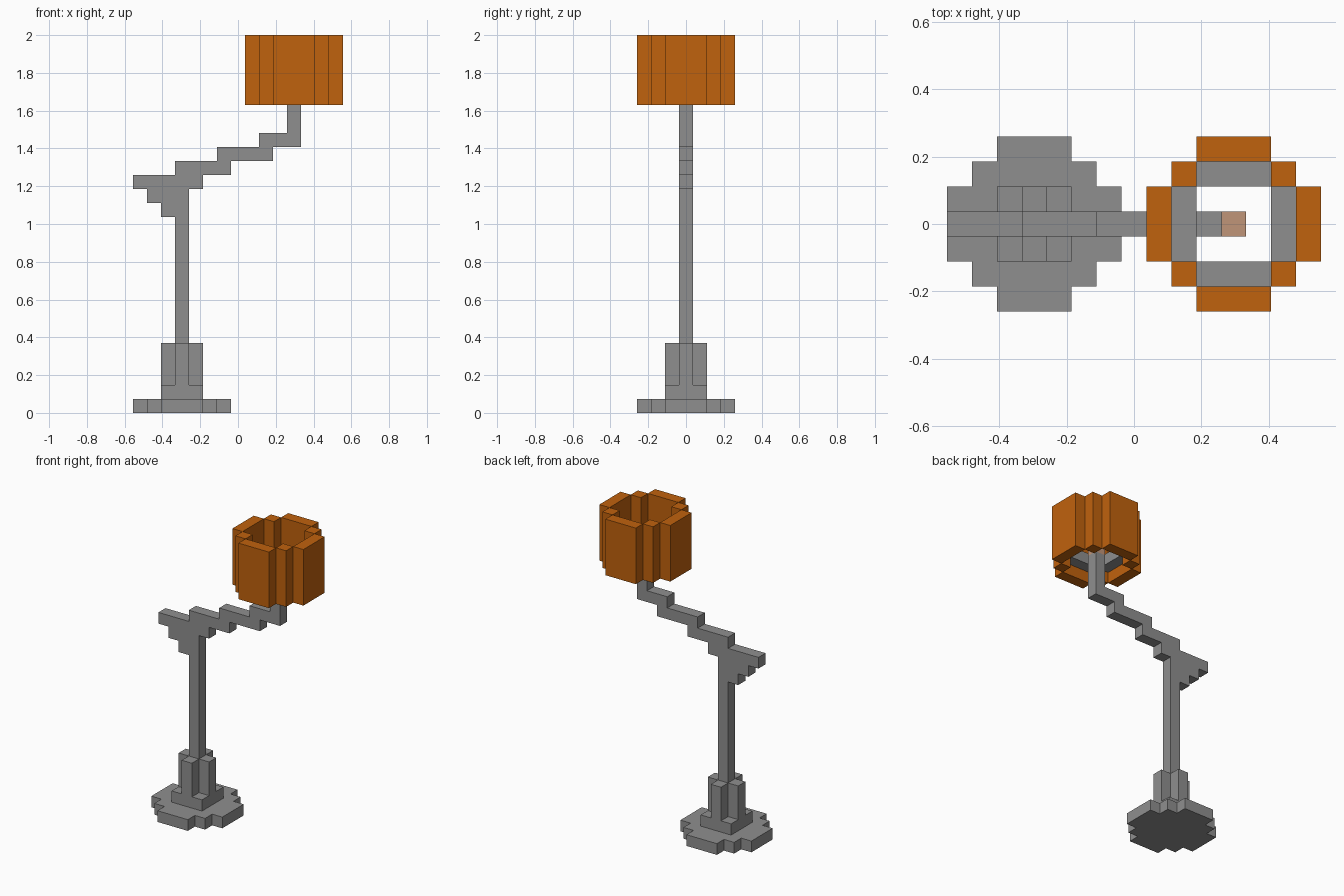
import bpy
import bmesh
from mathutils import Vector

cube = bpy.data.objects.get("Cube")
if cube:
    bpy.data.objects.remove(cube, do_unlink=True)

UNIT = 2 / 27                        # edge of one block
ORIGIN = Vector((-7.5, -3.5, 0))     # corner of the block grid
POLE_X, SHADE_X, MID_Y = 3, 11, 3    # block columns of the axes


def material(name, rgb):
    mat = bpy.data.materials.new(name)
    mat.use_nodes = True
    mat.diffuse_color = (*rgb, 1)
    mat.node_tree.nodes["Principled BSDF"].inputs["Base Color"].default_value = (*rgb, 1)
    return mat


GRAY = material("metal gray", (0.275, 0.275, 0.275))
ORANGE = material("shade orange", (0.527, 0.122, 0.004))
TAN = material("bulb tan", (0.527, 0.301, 0.188))


def build(name, cells, mat):
    """Skin a set of blocks with their outer faces only."""
    cells = set(cells)
    bm = bmesh.new()
    for cell in cells:
        centre = Vector(cell) + Vector((0.5, 0.5, 0.5))
        for axis in range(3):
            for sign in (-1, 1):
                step = Vector((0, 0, 0))
                step[axis] = sign
                if tuple(int(c + s) for c, s in zip(cell, step)) in cells:
                    continue
                u, v = Vector((0, 0, 0)), Vector((0, 0, 0))
                u[(axis + 1) % 3] = 0.5
                v[(axis + 2) % 3] = 0.5 * sign
                mid = centre + step / 2
                corners = (mid - u - v, mid + u - v, mid + u + v, mid - u + v)
                bm.faces.new([bm.verts.new((c + ORIGIN) * UNIT) for c in corners])
    bmesh.ops.remove_doubles(bm, verts=bm.verts, dist=0.001)
    bmesh.ops.dissolve_limit(bm, angle_limit=0.02, verts=bm.verts, edges=bm.edges)
    mesh = bpy.data.meshes.new(name)
    bm.to_mesh(mesh)
    bm.free()
    mesh.materials.append(mat)
    obj = bpy.data.objects.new(name, mesh)
    bpy.context.collection.objects.link(obj)
    return obj


def layer(cx, test, levels, reach=3):
    """Blocks around a column whose distances (dx, dy) pass the test."""
    span = range(-reach, reach + 1)
    return [(cx + dx, MID_Y + dy, z) for dx in span for dy in span
            if test(abs(dx), abs(dy)) for z in levels]


def in_disc(dx, dy):
    return dx + dy <= 4


def in_rim(dx, dy):
    return (max(dx, dy) == 3 and min(dx, dy) <= 1) or dx == dy == 2


def in_holder(dx, dy):
    return max(dx, dy) == 2 and min(dx, dy) <= 1


# Round foot
build("base", layer(POLE_X, in_disc, [0]), GRAY)

# Square collar with a cross-shaped sleeve above it
build("pole_collar",
      layer(POLE_X, lambda dx, dy: True, [1], 1)
      + layer(POLE_X, lambda dx, dy: dx + dy <= 1, range(2, 5), 1), GRAY)

# Upright
build("pole", [(POLE_X, MID_Y, z) for z in range(5, 14)], GRAY)

# Stepped arm: first and last column of each level, then the lamp stem
arm_rows = {14: (2, 3), 15: (1, 3), 16: (0, 4), 17: (3, 6), 18: (6, 9), 19: (9, 11)}
arm = [(x, MID_Y, z) for z, (a, b) in arm_rows.items() for x in range(a, b + 1)]
arm += [(SHADE_X, MID_Y, z) for z in range(20, 23)]
build("arm", arm, GRAY)

# Lamp head
build("bulb", [(SHADE_X, MID_Y, 23)], TAN)
build("shade_holder", layer(SHADE_X, in_holder, [23]), GRAY)
build("lamp_shade", layer(SHADE_X, in_rim, range(22, 27)), ORANGE)
